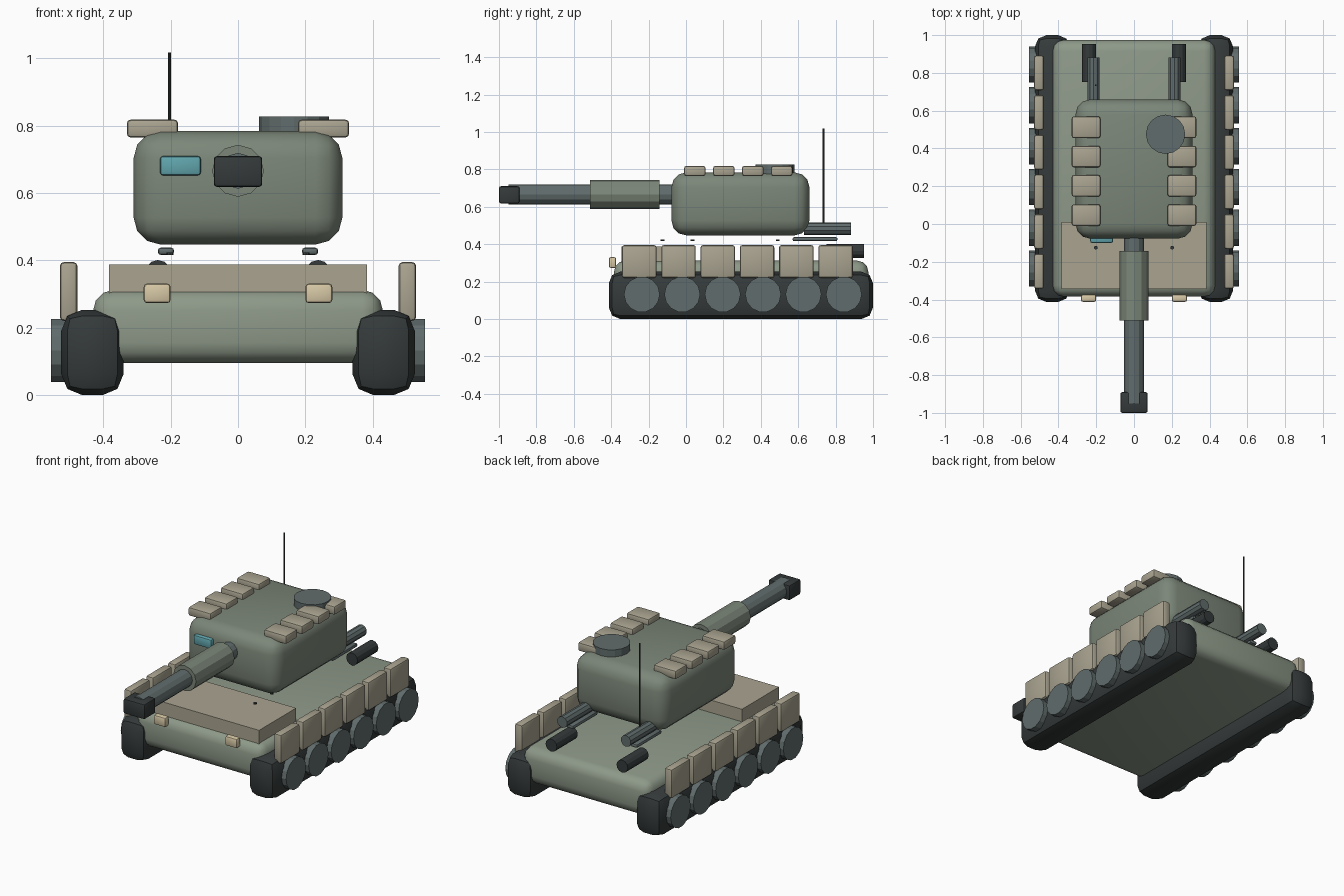
import bpy, bmesh, math
from mathutils import Matrix, Vector

if "Cube" in bpy.data.objects:
    bpy.data.objects.remove(bpy.data.objects["Cube"])


def material(name, r, g, b):
    m = bpy.data.materials.new(name)
    m.diffuse_color = (r, g, b, 1)
    m.use_nodes = True
    m.node_tree.nodes["Principled BSDF"].inputs["Base Color"].default_value = m.diffuse_color
    return m


HULL = material("hull_green", 0.27, 0.32, 0.25)
TURRET = material("turret_green", 0.20, 0.24, 0.19)
TAN = material("armour_tan", 0.40, 0.37, 0.28)
DARK = material("track_dark", 0.035, 0.042, 0.042)
STEEL = material("steel", 0.12, 0.15, 0.15)
GLASS = material("sight_glass", 0.12, 0.38, 0.42)
LAMP = material("lamp", 0.68, 0.58, 0.38)


def finish(name, bm, mat, smooth=False):
    bmesh.ops.recalc_face_normals(bm, faces=bm.faces)
    me = bpy.data.meshes.new(name)
    bm.to_mesh(me)
    bm.free()
    me.materials.append(mat)
    ob = bpy.data.objects.new(name, me)
    bpy.context.collection.objects.link(ob)
    if smooth:
        bpy.ops.object.select_all(action='DESELECT')
        ob.select_set(True)
        bpy.context.view_layer.objects.active = ob
        bpy.ops.object.shade_smooth_by_angle(angle=math.radians(40))
    return ob


def box(name, xr, yr, zr, mat, bevel=0.0, segs=2):
    """Box given by its extents, with optional rounded edges."""
    bm = bmesh.new()
    bmesh.ops.create_cube(bm, size=1)
    for v in bm.verts:
        v.co = Vector([(r[0] + r[1]) / 2 + c * (r[1] - r[0]) for c, r in zip(v.co, (xr, yr, zr))])
    if bevel:
        bmesh.ops.bevel(bm, geom=bm.edges[:], offset=bevel, segments=segs, profile=0.5, affect='EDGES')
    return finish(name, bm, mat, bool(bevel))


def rod(name, a, b, r, mat, sides=12):
    """Flat-sided cylinder from point a to point b."""
    a, b = Vector(a), Vector(b)
    d = b - a
    bm = bmesh.new()
    bmesh.ops.create_cone(bm, cap_ends=True, segments=sides, radius1=r, radius2=r, depth=d.length)
    q = Vector((0, 0, 1)).rotation_difference(d)
    bm.transform(Matrix.Translation((a + b) / 2) @ q.to_matrix().to_4x4())
    return finish(name, bm, mat)


def span(s, lo, hi):
    return tuple(sorted((s * lo, s * hi)))


# Hull and front armour plate
box("hull", (-0.43, 0.43), (-0.385, 0.975), (0.095, 0.312), HULL, 0.06, 3)
box("front_plate", (-0.383, 0.383), (-0.345, 0.01), (0.29, 0.388), TAN)

# Turret with hatch and sight
box("turret", (-0.31, 0.31), (-0.078, 0.66), (0.447, 0.784), TURRET, 0.08, 3)
rod("hatch", (0.167, 0.475, 0.76), (0.167, 0.475, 0.827), 0.104, STEEL, 16)
box("sight", (-0.232, -0.11), (-0.1, -0.04), (0.652, 0.71), GLASS, 0.01)

# Gun
rod("gun_barrel", (0, -0.95, 0.666), (0, 0.02, 0.666), 0.053, STEEL)
rod("gun_sleeve", (0, -0.512, 0.666), (0, -0.143, 0.666), 0.077, TURRET)
box("muzzle", (-0.072, 0.072), (-1.0, -0.89), (0.618, 0.71), DARK, 0.01)

# Aerial
rod("aerial", (-0.203, 0.735, 0.48), (-0.203, 0.735, 1.018), 0.0045, DARK, 8)

for s, side in ((-1, "left"), (1, "right")):
    # Running gear and side skirts
    box(f"track_{side}", span(s, 0.34, 0.525), (-0.413, 1.0), (0, 0.253), DARK, 0.062, 2)
    for i in range(6):
        y = -0.236 + i * 0.216
        rod(f"wheel_{side}_{i}", (s * 0.45, y, 0.132), (s * 0.555, y, 0.132), 0.096, STEEL, 14)
        y = -0.25 + i * 0.21
        box(f"skirt_{side}_{i}", span(s, 0.477, 0.529), (y - 0.092, y + 0.092), (0.22, 0.395), TAN, 0.012)

    # Turret roof blocks
    for i in range(4):
        y = 0.047 + i * 0.155
        box(f"roof_block_{side}_{i}", span(s, 0.178, 0.33), (y - 0.057, y + 0.057), (0.765, 0.818), TAN, 0.011)

    # Headlights
    box(f"headlight_{side}", span(s, 0.2, 0.28), (-0.412, -0.373), (0.273, 0.331), LAMP, 0.01)

    # Rear exhausts, upper pipes and their flat brackets
    rod(f"exhaust_{side}", (s * 0.238, 0.752, 0.363), (s * 0.238, 0.952, 0.363), 0.038, DARK)
    rod(f"rear_pipe_{side}", (s * 0.214, 0.63, 0.483), (s * 0.214, 0.882, 0.483), 0.034, STEEL, 10)
    box(f"pipe_bracket_{side}", span(s, 0.19, 0.238), (0.57, 0.81), (0.416, 0.438), STEEL, 0.009)

    # Small studs above the deck
    for i, y in enumerate((-0.125, 0.035, 0.49)):
        rod(f"stud_{side}_{i}", (s * 0.202, y, 0.416), (s * 0.202, y, 0.424), 0.01, DARK, 8)
